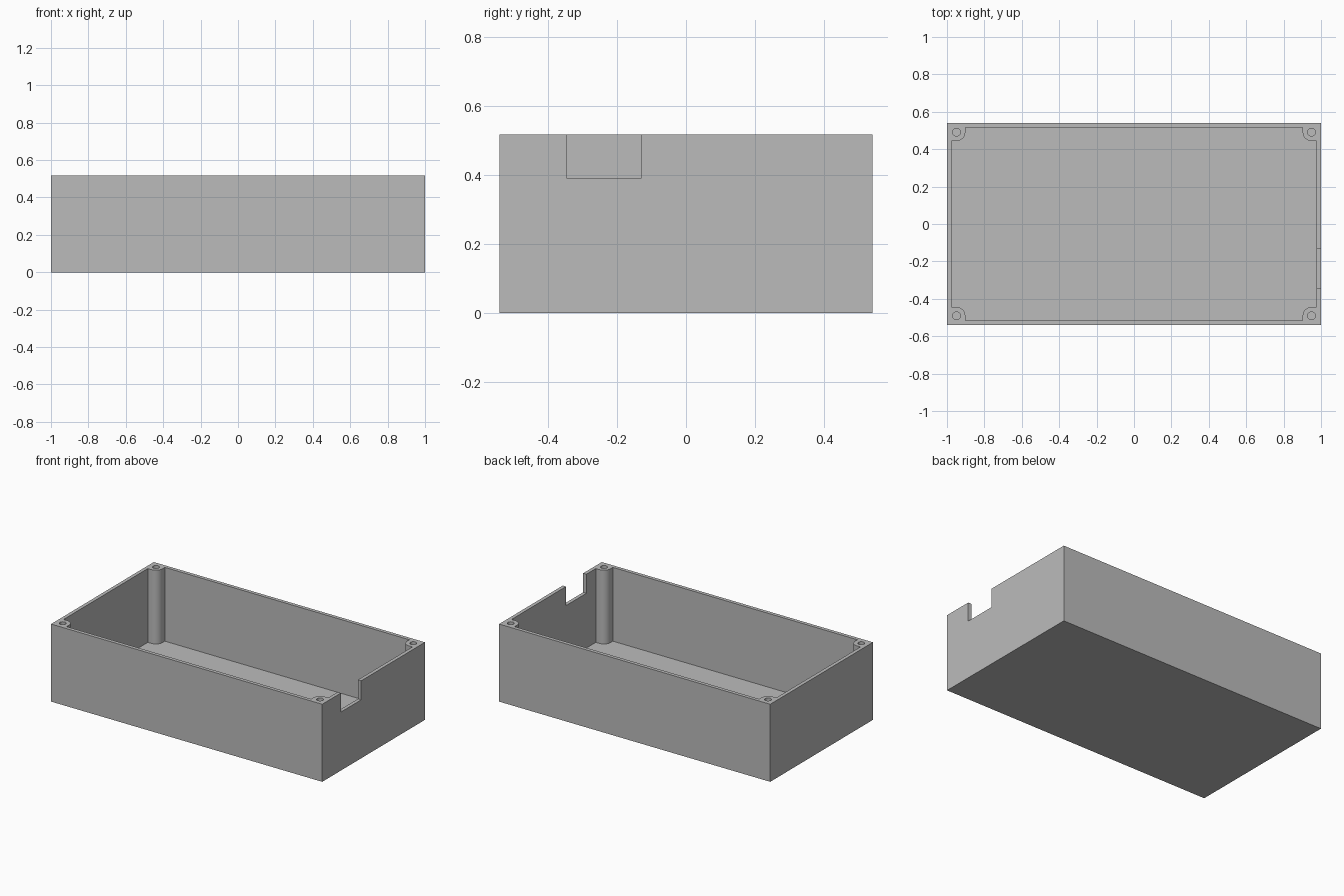
import bpy
import bmesh
from math import cos, sin, pi

cube = bpy.data.objects.get("Cube")
if cube:
    bpy.data.objects.remove(cube, do_unlink=True)

# Overall dimensions
HX, HY, H = 1.0, 0.541, 0.517
WALL, FLOOR = 0.024, 0.025
POST_X, POST_Y, POST_R, HOLE_R = 0.949, 0.491, 0.047, 0.021

grey = bpy.data.materials.new("plain grey")
grey.use_nodes = True
grey.diffuse_color = (0.5, 0.5, 0.5, 1)
grey.node_tree.nodes["Principled BSDF"].inputs["Base Color"].default_value = (0.5, 0.5, 0.5, 1)


def prism(name, outline, z0, z1):
    """Solid made by extruding a flat outline upwards."""
    bm = bmesh.new()
    face = bm.faces.new([bm.verts.new((x, y, z0)) for x, y in outline])
    top = bmesh.ops.extrude_face_region(bm, geom=[face])["geom"]
    bmesh.ops.translate(bm, vec=(0, 0, z1 - z0),
                        verts=[v for v in top if isinstance(v, bmesh.types.BMVert)])
    bmesh.ops.recalc_face_normals(bm, faces=bm.faces)
    mesh = bpy.data.meshes.new(name)
    bm.to_mesh(mesh)
    bm.free()
    mesh.materials.append(grey)
    obj = bpy.data.objects.new(name, mesh)
    bpy.context.collection.objects.link(obj)
    return obj


def rect(x0, x1, y0, y1):
    return [(x0, y0), (x1, y0), (x1, y1), (x0, y1)]


def cut(target, cutter):
    """Subtract the cutter, then remove it."""
    bpy.context.view_layer.objects.active = target
    mod = target.modifiers.new("cut", "BOOLEAN")
    mod.operation, mod.solver, mod.object = "DIFFERENCE", "EXACT", cutter
    bpy.ops.object.modifier_apply(modifier=mod.name)
    bpy.data.objects.remove(cutter, do_unlink=True)


# Inside outline of one corner, stepping around the rounded screw post
ix, iy = HX - WALL, HY - WALL
arc = [-pi / 2 - i * pi / 24 for i in range(13)]
corner = [(ix, POST_Y - POST_R)]
corner += [(POST_X + POST_R * cos(a), POST_Y + POST_R * sin(a)) for a in arc]
corner += [(POST_X - POST_R, iy)]

# Mirror the corner to all four quadrants, keeping the loop in order
cavity = []
for sx, sy in ((1, 1), (-1, 1), (-1, -1), (1, -1)):
    pts = [(sx * x, sy * y) for x, y in corner]
    cavity += pts if sx * sy > 0 else pts[::-1]

# Open box with corner posts
box = prism("enclosure_box", rect(-HX, HX, -HY, HY), 0, H)
cut(box, prism("cavity_cutter", cavity, FLOOR, H + 0.1))

# Screw holes in the posts
for sx in (-1, 1):
    for sy in (-1, 1):
        circle = [(sx * POST_X + HOLE_R * cos(i * pi / 16),
                   sy * POST_Y + HOLE_R * sin(i * pi / 16)) for i in range(32)]
        cut(box, prism("hole_cutter", circle, FLOOR, H + 0.1))

# Cable notch in the left wall
cut(box, prism("notch_cutter", rect(ix - 0.02, HX + 0.1, -0.345, -0.13), 0.39, H + 0.1))

# Smooth round posts, sharp edges elsewhere
bpy.ops.object.select_all(action="DESELECT")
box.select_set(True)
bpy.context.view_layer.objects.active = box
bpy.ops.object.shade_smooth_by_angle(angle=pi / 6)
